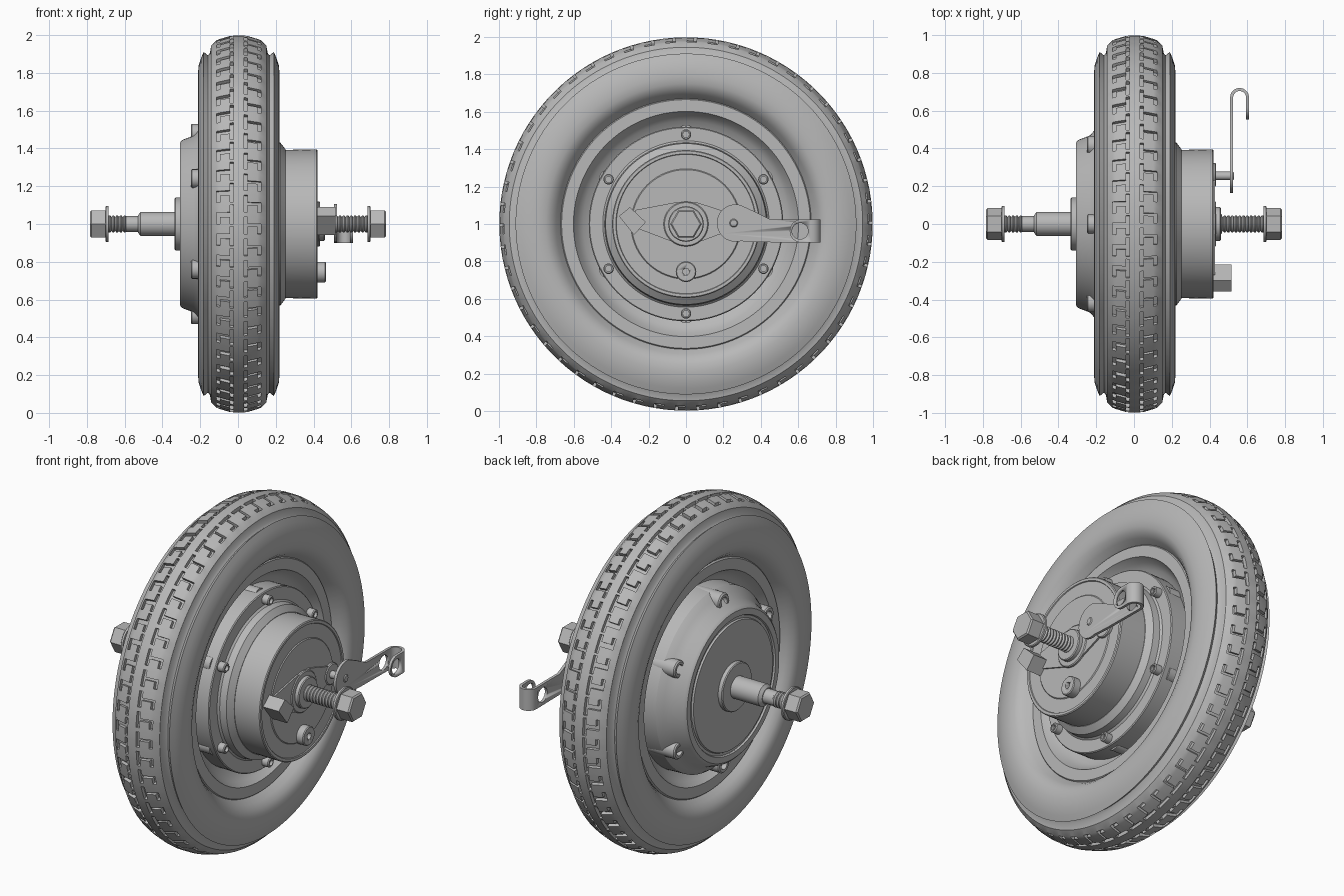
import bpy, bmesh, math
from math import cos, sin, pi, tau

cube = bpy.data.objects.get("Cube")
if cube:
    bpy.data.objects.remove(cube)

grey = bpy.data.materials.new("mid grey")
grey.use_nodes = True
grey.diffuse_color = (0.48, 0.48, 0.48, 1)
grey.node_tree.nodes["Principled BSDF"].inputs["Base Color"].default_value = grey.diffuse_color


def finish(name, bm, angle=30):
    bmesh.ops.recalc_face_normals(bm, faces=bm.faces)
    mesh = bpy.data.meshes.new(name)
    bm.to_mesh(mesh)
    bm.free()
    mesh.materials.append(grey)
    ob = bpy.data.objects.new(name, mesh)
    bpy.context.collection.objects.link(ob)
    bpy.ops.object.select_all(action="DESELECT")
    ob.select_set(True)
    bpy.context.view_layer.objects.active = ob
    bpy.ops.object.shade_smooth_by_angle(angle=math.radians(angle))
    return ob


def spin(profile, y=0, z=1, angles=None, segs=64, closed=False):
    """Turn (radius, x) points about an axis parallel to x."""
    bm = bmesh.new()
    angles = angles or [tau * i / segs for i in range(segs)]
    rings = [[bm.verts.new((x, y + r * cos(a), z + r * sin(a))) for r, x in profile]
             for a in angles]
    cells = {}
    for i, ring in enumerate(rings):
        nxt = rings[(i + 1) % len(rings)]
        for j in range(len(profile) - (not closed)):
            k = (j + 1) % len(profile)
            cells[i, j] = bm.faces.new((ring[j], ring[k], nxt[k], nxt[j]))
    if not closed:
        bm.faces.new([r[0] for r in rings])
        bm.faces.new([r[-1] for r in rings])
    return bm, cells


def lathe(name, profile, y=0, z=1, segs=64, closed=False):
    return finish(name, spin(profile, y, z, None, segs, closed)[0])


def rod(name, r, x0, x1, y=0, z=1, segs=32, bevel=0.005):
    return lathe(name, [(r, x0), (r, x1 - bevel), (r - bevel, x1)], y, z, segs)


def prism(name, points, low, high, axis="x"):
    """Extrude a (y, z) outline along x, or an (x, y) outline along z."""
    bm = bmesh.new()
    place = (lambda p, h: (h, *p)) if axis == "x" else (lambda p, h: (*p, h))
    a, b = [[bm.verts.new(place(p, h)) for p in points] for h in (low, high)]
    bm.faces.new(a)
    bm.faces.new(b)
    for i in range(len(a)):
        j = (i + 1) % len(a)
        bm.faces.new((a[i], a[j], b[j], b[i]))
    return finish(name, bm)


def arc(cx, cy, r, start, end, n=16):
    return [(cx + r * cos(math.radians(start + (end - start) * i / n)),
             cy + r * sin(math.radians(start + (end - start) * i / n))) for i in range(n + 1)]


def drill(ob, r, x0, x1, y, z):
    cutter = rod("cutter", r, x0, x1, y, z, bevel=0)
    cutter.hide_render = True
    mod = ob.modifiers.new("hole", "BOOLEAN")
    mod.operation, mod.object, mod.solver = "DIFFERENCE", cutter, "EXACT"
    bpy.context.view_layer.objects.active = ob
    bpy.ops.object.modifier_apply(modifier="hole")
    bpy.data.objects.remove(cutter)


# Tyre: half profile mirrored, with a groove pattern sunk into the crown
half = [(0.998, 0.027), (0.995, 0.047), (0.98, 0.099), (0.973, 0.117), (0.945, 0.146),
        (0.905, 0.153), (0.893, 0.163), (0.911, 0.186), (0.88, 0.199), (0.84, 0.212),
        (0.79, 0.217), (0.75, 0.213), (0.72, 0.2), (0.695, 0.175), (0.668, 0.135)]
middle = 0.004
profile = [(r, middle - x) for r, x in reversed(half)] + [(r, middle + x) for r, x in half]
pitches = 54
steps = (0, 0.12, 0.46, 0.68)
angles = [tau * (p + s) / pitches for p in range(pitches) for s in steps]
bm, cells = spin(profile, angles=angles, closed=True)
mid = len(half) - 1
pattern = {1: (3, 0, 1), 2: (0,), 3: (0, 1)}
sunk = []
for (i, j), face in cells.items():
    column = abs(j - mid)
    shift = 0 if j > mid else 2
    if column in pattern and (i + shift) % 4 in pattern[column]:
        sunk.append(face)
new = bmesh.ops.extrude_face_region(bm, geom=sunk)["geom"]
for v in (g for g in new if isinstance(g, bmesh.types.BMVert)):
    v.co.y *= 0.98
    v.co.z = 1 + (v.co.z - 1) * 0.98
bmesh.ops.delete(bm, geom=[f for f in sunk if f.is_valid], context="FACES_ONLY")
finish("tyre", bm, 32)

# Rim with a dished lip on each side
lip = [(0.672, 0.14), (0.665, 0.148), (0.602, 0.148), (0.58, 0.11), (0.55, 0.08), (0.51, 0.06)]
lathe("rim", [(r, -x) for r, x in reversed(lip)] + lip, segs=96, closed=True)

# Hub body, brake drum and cover
lathe("hub_flange", [(0.515, -0.06), (0.52, 0.17), (0.515, 0.175), (0.445, 0.175), (0.435, 0.185),
                     (0.43, 0.225), (0.395, 0.252), (0.3, 0.252)], segs=96)
lathe("brake_drum", [(0.392, 0.22), (0.395, 0.415), (0.39, 0.42),
                     (0.375, 0.42), (0.372, 0.415), (0.295, 0.415), (0.29, 0.42)], segs=96)
lathe("hub_cover", [(0.53, -0.05), (0.525, -0.17), (0.5, -0.205), (0.468, -0.235), (0.445, -0.295),
                    (0.43, -0.308), (0.395, -0.308), (0.39, -0.298), (0.375, -0.298),
                    (0.37, -0.308)], segs=96)

# Six bolts on the drum side, six bored lugs on the cover side
for n in range(6):
    a = pi / 2 + n * pi / 3
    y, z = cos(a), sin(a)
    lathe(f"flange_bolt_{n + 1}", [(0.028, 0.16), (0.028, 0.212), (0.023, 0.217), (0.016, 0.217),
                                   (0.016, 0.2)], 0.478 * y, 1 + 0.478 * z, 24)
    lathe(f"cover_lug_{n + 1}", [(0.05, 0.14), (0.05, -0.243), (0.043, -0.25), (0.028, -0.25),
                                 (0.028, -0.22)], 0.48 * y, 1 + 0.48 * z, 24)
    # Sloping web that joins the lug to the cover
    web = prism(f"lug_web_{n + 1}", [(-0.3, 0.39), (-0.29, 0.44), (-0.245, 0.452),
                                     (-0.1, 0.49), (-0.1, 0.39)], -0.045, 0.045, "z")
    for v in web.data.vertices:
        x, r, t = v.co
        v.co = (x, r * y - t * z, 1 + r * z + t * y)


# Axle with threads, collars, washers and hex nuts
def thread(name, start, end, r=0.046, pitch=0.02):
    turns = round((end - start) / pitch)
    pts = []
    for i in range(turns):
        x = start + i * pitch
        pts += [(r - 0.009, x), (r, x + pitch * 0.35), (r, x + pitch * 0.65)]
    lathe(name, pts + [(r - 0.009, end)], segs=32)


rod("axle_core", 0.037, -0.7, 0.7)
thread("right_thread", -0.69, -0.59)
rod("right_axle_neck", 0.042, -0.6, -0.5)
thread("left_thread", 0.45, 0.69)
lathe("right_axle_sleeve", [(0.046, -0.53), (0.064, -0.515), (0.064, -0.32)])
lathe("right_axle_collar", [(0.135, -0.335), (0.14, -0.33), (0.14, -0.3)])
rod("left_axle_washer", 0.12, 0.41, 0.435)
rod("left_axle_collar", 0.09, 0.42, 0.46)
for side, s in (("left", 1), ("right", -1)):
    lathe(side + "_nut_washer", [(0.095, s * 0.686), (0.095, s * 0.698), (0.09, s * 0.702)])
    lathe(side + "_nut", [(0.084, s * 0.7), (0.084, s * 0.775), (0.076, s * 0.783)], segs=6)

# Brake back plate details: strap, tilted anchor block and stud
strap = [(-0.27, 1.075), (-0.06, 1.115), (0.06, 1.115), (0.26, 1.05),
         (0.22, 0.96), (0.06, 0.9), (-0.06, 0.9), (-0.27, 0.98)]
prism("anchor_strap", strap, 0.415, 0.43)
block = [(-0.3, 1.09), (-0.358, 1.042), (-0.278, 0.942), (-0.215, 1.01)]
prism("anchor_block", block, 0.415, 0.517)
stud = rod("cable_stud", 0.055, 0.41, 0.465, 0, 0.745)
drill(stud, 0.018, 0.44, 0.5, 0, 0.745)

# Brake lever with a hooked end
rod("lever_boss", 0.062, 0.41, 0.435, 0.26, 1.005)
rod("lever_pin", 0.022, 0.42, 0.53, 0.255, 1.005)
lever = prism("brake_lever", arc(0.265, 1.005, 0.1, 75, 285, 24)
              + [(0.4, 0.903), (0.67, 0.9), (0.67, 1.025), (0.45, 1.025), (0.37, 1.065)],
              0.509, 0.525)
drill(lever, 0.043, 0.45, 0.56, 0.61, 0.962)
prism("lever_hook", arc(0.559, 0.67, 0.05, 0, 180) + arc(0.559, 0.67, 0.034, 180, 0),
      0.9, 1.025, "z")
tab = prism("lever_hook_tab", [(0.67, 0.9), (0.67, 1.025)] + arc(0.617, 0.9625, 0.0625, 90, 270),
            0.593, 0.609)
drill(tab, 0.043, 0.56, 0.65, 0.61, 0.962)
